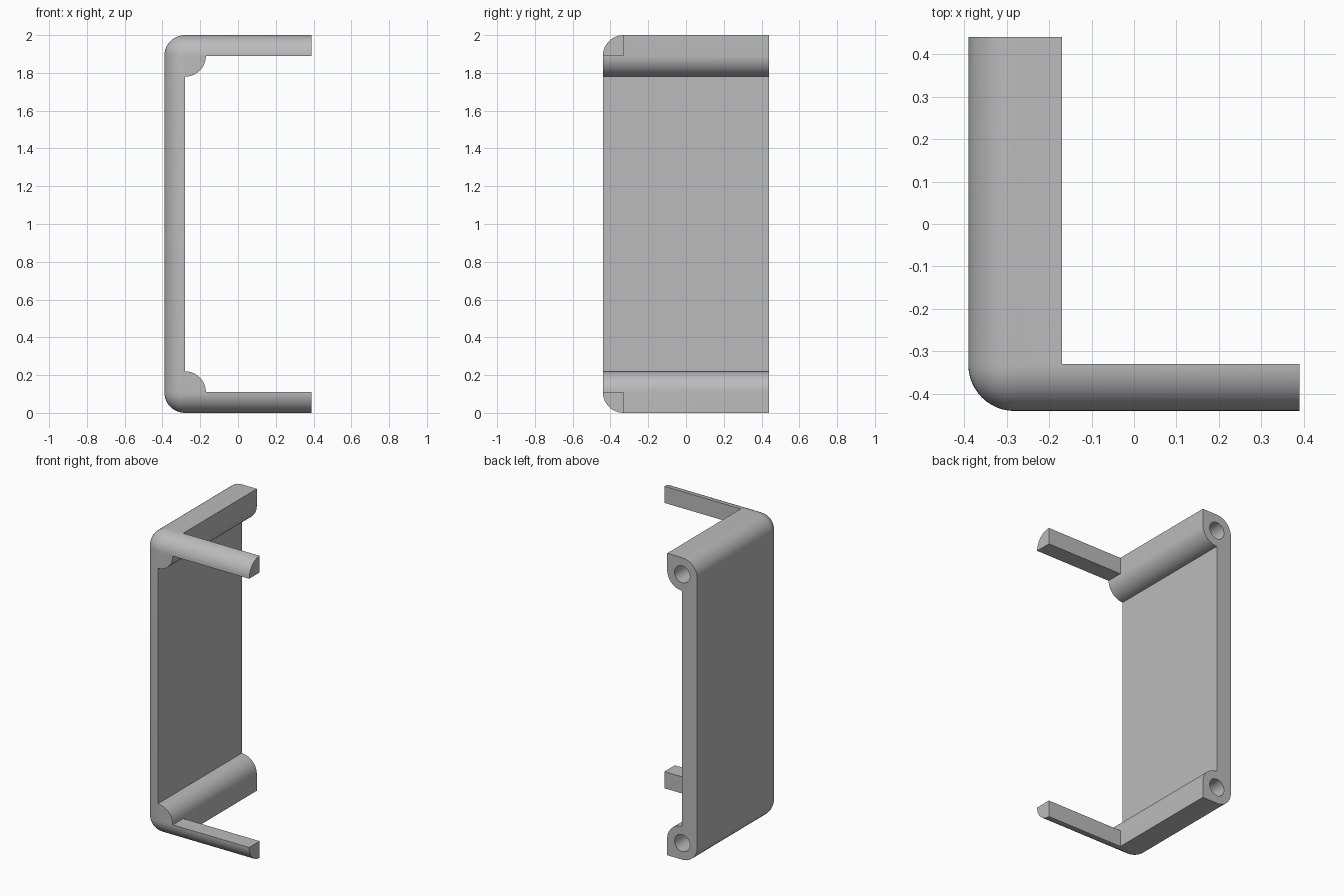
import bpy, bmesh, math
from mathutils import Vector, Matrix

if "Cube" in bpy.data.objects:
    bpy.data.objects.remove(bpy.data.objects["Cube"])

R = 0.11                      # wall thickness and outer rounding
X0, X1, Y0, Y1, H = -0.39, 0.39, -0.44, 0.44, 2.0
BOSS_X = X0 + R               # inner wall face and boss centre

grey = bpy.data.materials.new("light_grey")
grey.diffuse_color = (0.5, 0.5, 0.5, 1)
grey.use_nodes = True
grey.node_tree.nodes["Principled BSDF"].inputs["Base Color"].default_value = grey.diffuse_color


def to_object(bm, name):
    bmesh.ops.recalc_face_normals(bm, faces=bm.faces)
    me = bpy.data.meshes.new(name)
    bm.to_mesh(me)
    bm.free()
    me.materials.append(grey)
    ob = bpy.data.objects.new(name, me)
    bpy.context.collection.objects.link(ob)
    return ob


def box(name, lo, hi, bevel=0):
    bm = bmesh.new()
    bmesh.ops.create_cube(bm, size=1)
    lo, hi = Vector(lo), Vector(hi)
    for v in bm.verts:
        v.co = [lo[i] + (v.co[i] + 0.5) * (hi[i] - lo[i]) for i in range(3)]
    if bevel:
        bmesh.ops.bevel(bm, geom=bm.edges[:], offset=bevel, segments=12,
                        profile=0.5, affect='EDGES')
    return to_object(bm, name)


def boolean(target, tool, operation):
    bpy.context.view_layer.objects.active = target
    mod = target.modifiers.new("cut", 'BOOLEAN')
    mod.operation, mod.object, mod.solver = operation, tool, 'EXACT'
    bpy.ops.object.modifier_apply(modifier=mod.name)
    bpy.data.objects.remove(tool)


# Side wall with a quarter-round boss at each end, left oversized outside
arc = [(BOSS_X + R * math.cos(a), R + R * math.sin(a))
       for a in (math.pi / 2 * i / 16 for i in range(17))]
half = [(X0 - 0.1, -0.1), (BOSS_X + R, -0.1)] + arc
profile = half + [(x, H - z) for x, z in reversed(half)]
bm = bmesh.new()
face = bm.faces.new([bm.verts.new((x, Y0 - 0.1, z)) for x, z in profile])
ext = bmesh.ops.extrude_face_region(bm, geom=[face])
bmesh.ops.translate(bm, vec=(0, Y1 - Y0 + 0.1, 0),
                    verts=[g for g in ext["geom"] if isinstance(g, bmesh.types.BMVert)])
bracket = to_object(bm, "bracket_frame")

# Front bars at the top and bottom
for lo, hi in ((-0.1, R), (H - R, H + 0.1)):
    bar = box("front_bar", (BOSS_X + 0.03, Y0 - 0.15, lo), (X1, Y0 + R, hi))
    boolean(bracket, bar, 'UNION')

# Blind screw holes in the back of the bosses
for z in (R, H - R):
    bm = bmesh.new()
    bmesh.ops.create_cone(bm, cap_ends=True, segments=40, radius1=0.056,
                          radius2=0.056, depth=0.6,
                          matrix=Matrix.Translation((BOSS_X, Y1 - 0.2, z))
                          @ Matrix.Rotation(math.pi / 2, 4, 'X'))
    boolean(bracket, to_object(bm, "screw_hole"), 'DIFFERENCE')

# Trim everything to a rounded outer envelope
boolean(bracket, box("envelope", (X0, Y0, 0), (1.2, 1.2, H), R - 0.001), 'INTERSECT')

bpy.ops.object.select_all(action='DESELECT')
bracket.select_set(True)
bpy.context.view_layer.objects.active = bracket
bpy.ops.object.shade_smooth_by_angle(angle=math.radians(30))
